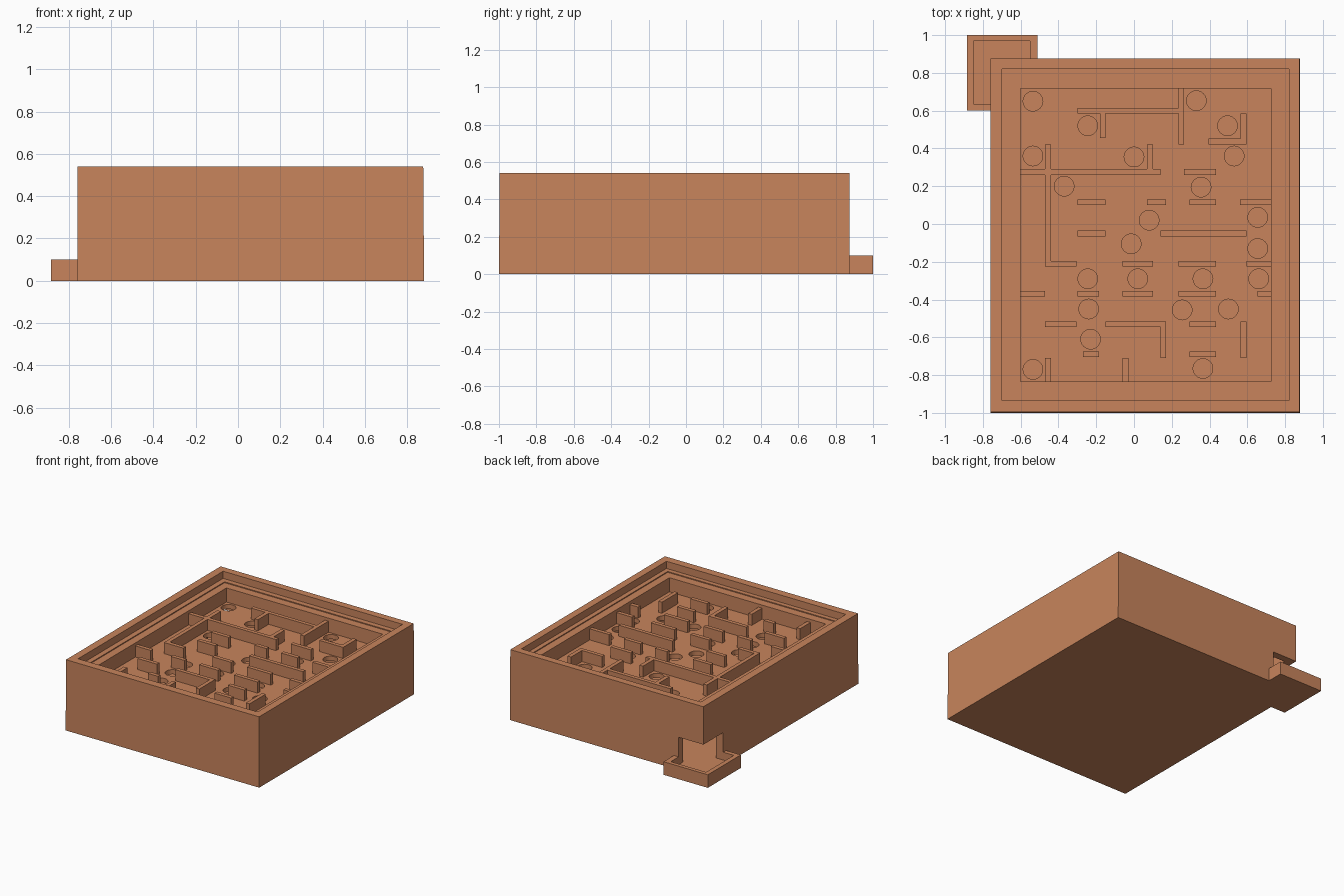
import bpy, bmesh

if "Cube" in bpy.data.objects:
    bpy.data.objects.remove(bpy.data.objects["Cube"])

clay = bpy.data.materials.new("terracotta")
clay.diffuse_color = (0.578, 0.231, 0.107, 1)
clay.use_nodes = True
clay.node_tree.nodes["Principled BSDF"].inputs["Base Color"].default_value = clay.diffuse_color


def finish(bm, name):
    mesh = bpy.data.meshes.new(name)
    bm.to_mesh(mesh)
    bm.free()
    mesh.materials.append(clay)
    obj = bpy.data.objects.new(name, mesh)
    bpy.context.collection.objects.link(obj)
    return obj


def add_box(bm, x0, x1, y0, y1, z0, z1):
    verts = bmesh.ops.create_cube(bm, size=1)["verts"]
    for v in verts:
        v.co.x = x1 if v.co.x > 0 else x0
        v.co.y = y1 if v.co.y > 0 else y0
        v.co.z = z1 if v.co.z > 0 else z0
    return verts


def box(name, *dims):
    bm = bmesh.new()
    add_box(bm, *dims)
    return finish(bm, name)


def boolean(target, other, operation):
    mod = target.modifiers.new(other.name, 'BOOLEAN')
    mod.operation = operation
    mod.solver = 'EXACT'
    mod.object = other
    bpy.context.view_layer.objects.active = target
    bpy.ops.object.modifier_apply(modifier=mod.name)
    bpy.data.objects.remove(other)


# Game box with a very slight taper, and the ball tray at the back left corner
bm = bmesh.new()
for v in add_box(bm, -0.76, 0.88, -1.0, 0.875, 0, 0.54):
    if v.co.z > 0.1:
        v.co.x -= 0.004 if v.co.x > 0 else 0
        v.co.y += 0.004 if v.co.y < 0 else 0
game_box = finish(bm, "game_box")
boolean(game_box, box("ball_tray", -0.885, -0.51, 0.60, 1.0, 0, 0.10), 'UNION')

# Lid recess, stepped ledge, maze pocket, hidden cavity and tray opening
for name, dims in {
    "lid_recess": (-0.70, 0.82, -0.935, 0.82, 0.485, 0.7),
    "ledge_step": (-0.66, 0.785, -0.90, 0.78, 0.478, 0.7),
    "maze_pocket": (-0.60, 0.725, -0.835, 0.717, 0.37, 0.7),
    "cavity": (-0.70, 0.82, -0.935, 0.82, 0.04, 0.335),
    "tray_opening": (-0.85, -0.55, 0.635, 0.97, 0.04, 0.25),
}.items():
    boolean(game_box, box(name, *dims), 'DIFFERENCE')

# Ball holes through the maze floor
holes = [(-.535, .65), (.33, .653), (-.245, .52), (.495, .52), (-.535, .36),
         (0, .355), (.53, .36), (-.37, .2), (.355, .195), (.08, .02),
         (.655, .035), (-.015, -.105), (.655, -.13), (-.245, -.29),
         (.02, -.29), (.365, -.29), (.66, -.29), (-.24, -.45),
         (.255, -.455), (.5, -.45), (-.23, -.61), (-.535, -.77), (.365, -.765)]
bm = bmesh.new()
for x, y in holes:
    disc = bmesh.ops.create_cone(bm, cap_ends=True, segments=32, radius1=0.052,
                                 radius2=0.052, depth=0.1)["verts"]
    bmesh.ops.translate(bm, verts=disc, vec=(x, y, 0.36))
boolean(game_box, finish(bm, "hole_cutter"), 'DIFFERENCE')

# Maze walls: across (x start, x end, y) and along (x, y start, y end)
across = [(-.30, .235, .60), (.395, .595, .437), (-.60, .14, .275),
          (.265, .435, .275), (-.30, -.15, .115), (.07, .17, .115),
          (.295, .435, .115), (.56, .725, .115), (-.30, -.15, -.05),
          (.14, .595, -.05), (-.44, -.305, -.21), (-.06, .10, -.21),
          (.235, .435, -.21), (.595, .725, -.21), (-.60, -.47, -.37),
          (-.30, -.185, -.37), (-.06, .10, -.37), (.235, .435, -.37),
          (.655, .725, -.37), (-.47, -.305, -.53), (-.15, .14, -.53),
          (.295, .435, -.53), (-.27, -.185, -.69), (.295, .435, -.69)]
along = [(.25, .42, .717), (-.165, .455, .585), (.58, .452, .585),
         (-.455, .29, .42), (.085, .29, .42), (-.455, -.225, .26),
         (.155, -.71, -.515), (.58, -.71, -.515), (-.455, -.835, -.71),
         (-.045, -.835, -.71)]
T, Z0, Z1 = 0.015, 0.365, 0.455
bm = bmesh.new()
for x0, x1, y in across:
    add_box(bm, x0, x1, y - T, y + T, Z0, Z1)
for x, y0, y1 in along:
    add_box(bm, x - T, x + T, y0, y1, Z0, Z1)
finish(bm, "maze_walls")
